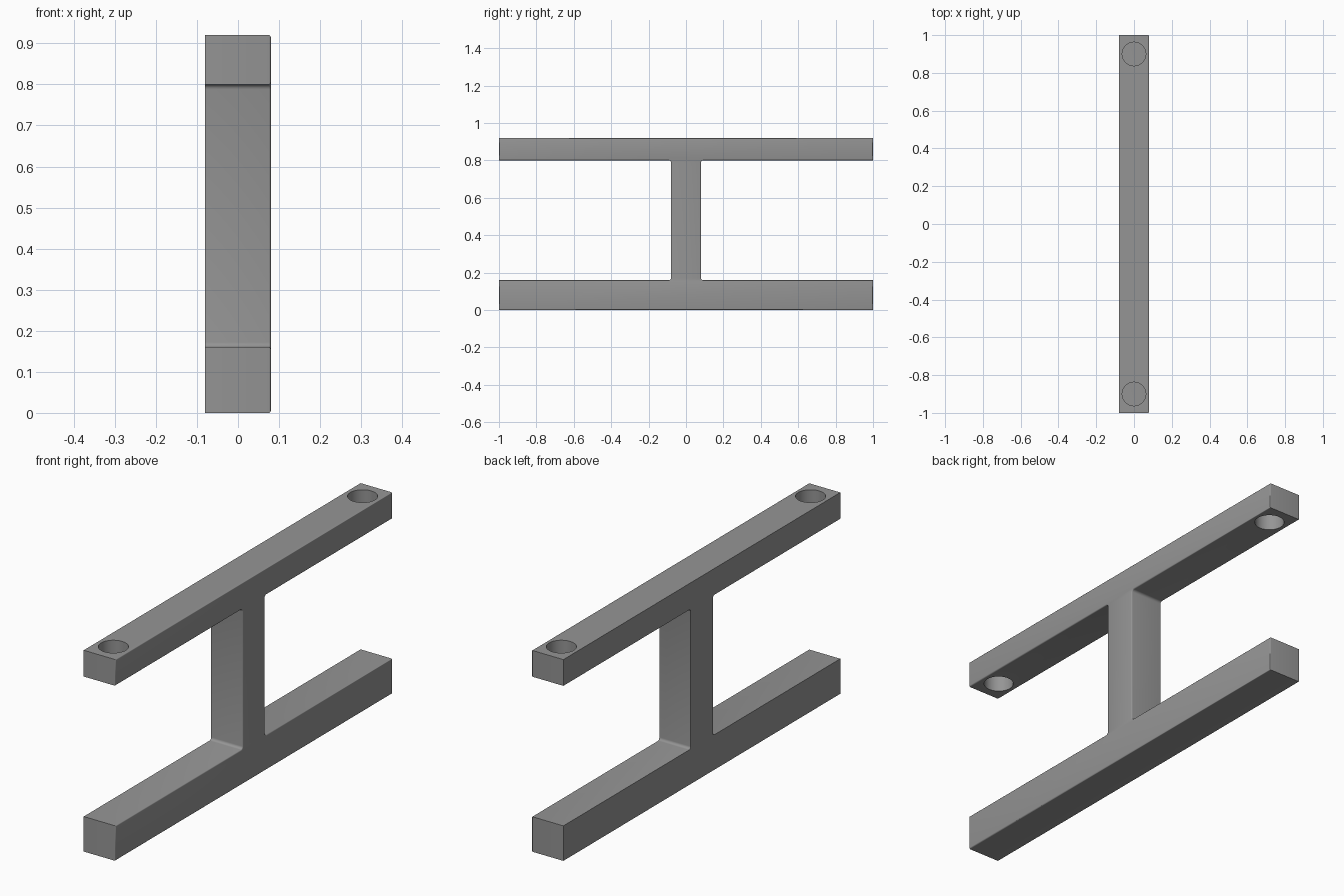
import bpy, bmesh, math

if "Cube" in bpy.data.objects:
    bpy.data.objects.remove(bpy.data.objects["Cube"])

HALF_W, R, RIM = 0.08, 0.012, 0.005   # half thickness, inner fillet, rim rounding

grey = bpy.data.materials.new("plain grey")
grey.diffuse_color = (0.3, 0.3, 0.3, 1)
grey.use_nodes = True
grey.node_tree.nodes["Principled BSDF"].inputs["Base Color"].default_value = grey.diffuse_color


def fillet(cy, cz, start, steps=4):
    """Quarter arc turning clockwise from the start angle."""
    return [(cy + R * math.cos(math.radians(start - 90 * i / steps)),
             cz + R * math.sin(math.radians(start - 90 * i / steps)))
            for i in range(steps + 1)]


# I-shaped side profile: lower bar, post, upper bar
P, LOW, UP, TOP = 0.08, 0.16, 0.80, 0.92
right = [(1, 0), (1, LOW)]
right += fillet(P + R, LOW + R, 270)
right += fillet(P + R, UP - R, 180)
right += [(1, UP), (1, TOP)]
profile = right + [(-y, z) for y, z in reversed(right)]

bm = bmesh.new()
face = bm.faces.new([bm.verts.new((-HALF_W, y, z)) for y, z in profile])
ext = bmesh.ops.extrude_face_region(bm, geom=[face])
new_verts = [g for g in ext["geom"] if isinstance(g, bmesh.types.BMVert)]
bmesh.ops.translate(bm, verts=new_verts, vec=(2 * HALF_W, 0, 0))
bmesh.ops.recalc_face_normals(bm, faces=bm.faces[:])

# Softened rim on one side
rim = [e for e in bm.edges if all(v.co.x > 0 for v in e.verts)]
bmesh.ops.bevel(bm, geom=rim, offset=RIM, segments=3, profile=0.5, affect='EDGES')
mesh = bpy.data.meshes.new("frame")
bm.to_mesh(mesh)
bm.free()
frame = bpy.data.objects.new("frame", mesh)
bpy.context.collection.objects.link(frame)
mesh.materials.append(grey)

# Round holes through the ends of the upper bar
for i, y in enumerate((-0.9, 0.9)):
    bpy.ops.mesh.primitive_cylinder_add(vertices=48, radius=0.0625, depth=0.3,
                                        location=(0, y, 0.86))
    cutter = bpy.context.object
    cutter.name = f"hole_cutter_{i + 1}"
    cutter.data.materials.append(grey)
    cutter.hide_render = True
    cutter.hide_set(True)
    mod = frame.modifiers.new("hole", 'BOOLEAN')
    mod.operation, mod.solver, mod.object = 'DIFFERENCE', 'EXACT', cutter

bpy.ops.object.select_all(action='DESELECT')
bpy.context.view_layer.objects.active = frame
frame.select_set(True)
for mod in list(frame.modifiers):
    bpy.ops.object.modifier_apply(modifier=mod.name)
bpy.ops.object.shade_smooth_by_angle(angle=math.radians(35))
